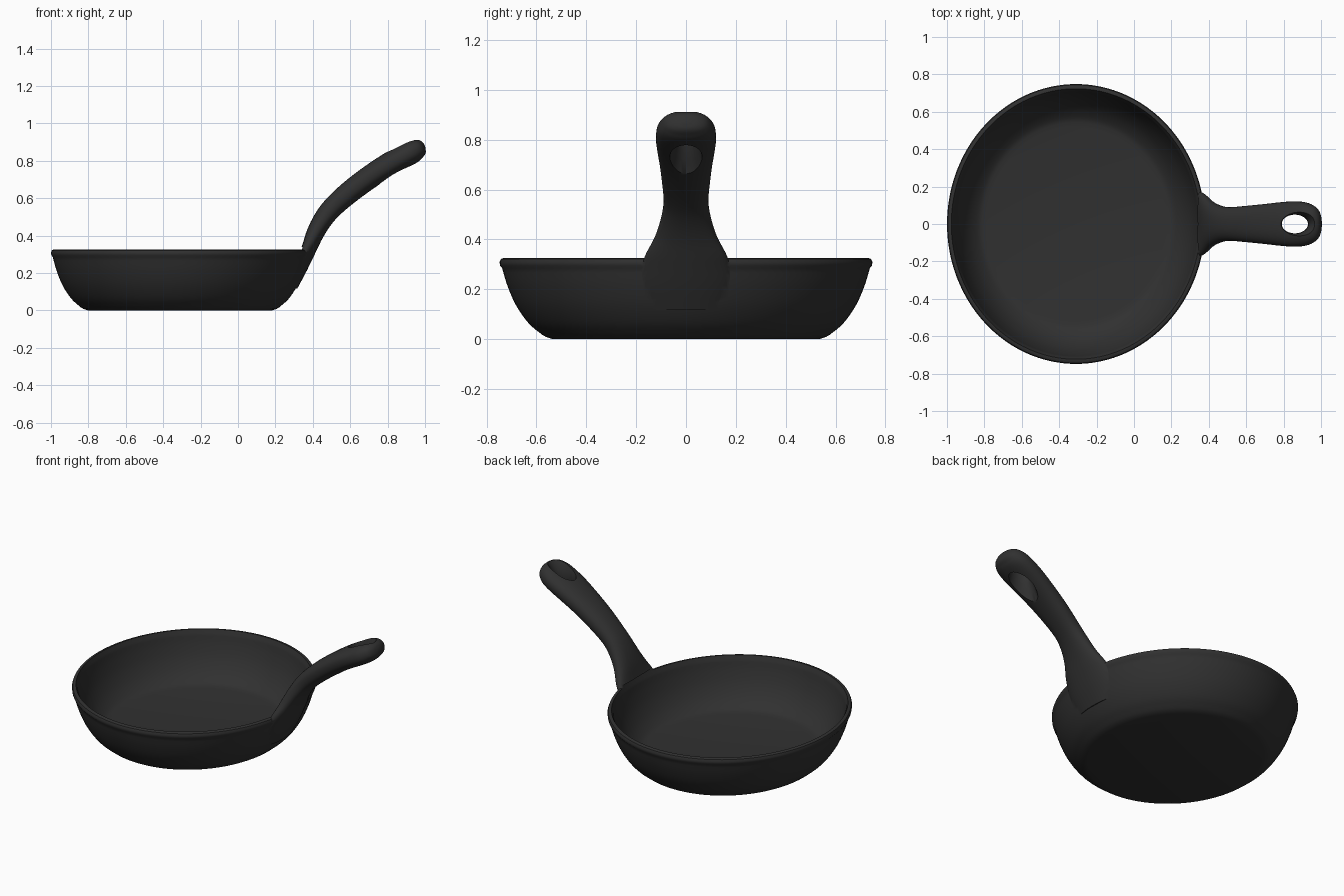
import bpy, bmesh, math
from mathutils import Vector

if "Cube" in bpy.data.objects:
    bpy.data.objects.remove(bpy.data.objects["Cube"])

CX, SX = -0.31, 0.922          # pan centre and slight oval squash

iron = bpy.data.materials.new("black cast iron")
iron.diffuse_color = (0.03, 0.03, 0.03, 1)
iron.use_nodes = True
iron.node_tree.nodes["Principled BSDF"].inputs["Base Color"].default_value = iron.diffuse_color


def catmull(rows, n):
    """Smoothly resample rows of numbers."""
    p = [Vector(r) for r in rows]
    p = [2 * p[0] - p[1]] + p + [2 * p[-1] - p[-2]]
    out = []
    for i in range(1, len(p) - 2):
        a, b, c, d = p[i - 1:i + 3]
        for k in range(n):
            t = k / n
            out.append(0.5 * (2 * b + (c - a) * t + (2 * a - 5 * b + 4 * c - d) * t * t
                              + (3 * b - a - 3 * c + d) * t ** 3))
    return out + [p[-2]]


def skin(name, rings):
    """Closed solid through a list of point rings."""
    bm = bmesh.new()
    vs = [[bm.verts.new(p) for p in r] for r in rings]
    n = len(vs[0])
    for a, b in zip(vs, vs[1:]):
        for i in range(n):
            j = (i + 1) % n
            bm.faces.new((a[i], a[j], b[j], b[i]))
    bm.faces.new(vs[0][::-1])
    bm.faces.new(vs[-1])
    bmesh.ops.recalc_face_normals(bm, faces=bm.faces)
    me = bpy.data.meshes.new(name)
    bm.to_mesh(me)
    bm.free()
    me.materials.append(iron)
    ob = bpy.data.objects.new(name, me)
    bpy.context.collection.objects.link(ob)
    return ob


def lathe(name, profile, cx, sx, n):
    return skin(name, [[(cx + sx * r * math.cos(2 * math.pi * i / n),
                         r * math.sin(2 * math.pi * i / n), z) for i in range(n)]
                       for r, z in profile])


def combine(target, other, op):
    m = target.modifiers.new(op, 'BOOLEAN')
    m.operation, m.object, m.solver = op, other, 'EXACT'
    bpy.context.view_layer.objects.active = target
    bpy.ops.object.modifier_apply(modifier=m.name)
    bpy.data.objects.remove(other)


# Outer bowl with rounded rim
outer = [(0.535, 0), (0.56, 0.008)] + [tuple(v) for v in catmull(
    [(0.575, 0.016), (0.63, 0.062), (0.68, 0.132), (0.715, 0.21), (0.738, 0.285)], 4)]
outer += [(0.746, 0.295), (0.748, 0.309), (0.743, 0.321), (0.732, 0.326), (0.712, 0.326)]
pan = lathe("frying_pan", outer, CX, SX, 128)

# Cavity
inner = [tuple(v) for v in catmull(
    [(0.52, 0.04), (0.565, 0.052), (0.62, 0.098), (0.665, 0.165), (0.695, 0.24), (0.712, 0.305)], 4)]
cavity = lathe("cavity_cutter", inner + [(0.722, 0.322), (0.727, 0.34)], CX, SX, 128)

# Handle: x, z, half width, half thickness along its curve
path = [(.29, .13, .17, .03), (.335, .225, .19, .035), (.378, .325, .168, .04),
        (.412, .41, .125, .047), (.455, .487, .1, .052), (.51, .555, .09, .056),
        (.6, .635, .097, .06), (.7, .71, .107, .062), (.8, .775, .118, .064),
        (.87, .815, .121, .064), (.92, .843, .115, .064), (.955, .86, .1, .058),
        (.98, .869, .08, .045), (.994, .874, .05, .03), (1.0, .876, .015, .01)]
pts = catmull(path, 4)
rings = []
for i, (x, z, w, t) in enumerate(pts):
    a, b = pts[max(i - 1, 0)], pts[min(i + 1, len(pts) - 1)]
    d = Vector((b[0] - a[0], b[1] - a[1])).normalized()
    hug = 0.7 * max(0, min(1, (0.5 - z) / 0.2))     # base follows the round wall
    ring = []
    for k in range(32):
        c, s = math.cos(math.tau * k / 32), math.sin(math.tau * k / 32)
        y = w * math.copysign(abs(c) ** 0.85, c)
        h = t * math.copysign(abs(s) ** 0.85, s)
        ring.append((x - d.y * h - hug * y * y, y, z + d.x * h))
    rings.append(ring)
handle = skin("handle", rings)

# Hanging hole, flared at both ends
hole = lathe("hole_cutter", [(0.085, 0.66), (0.07, 0.72), (0.055, 0.77), (0.05, 0.81),
                             (0.053, 0.85), (0.066, 0.89), (0.085, 0.93)], 0.86, 1.4, 48)

combine(handle, hole, 'DIFFERENCE')
combine(pan, handle, 'UNION')
combine(pan, cavity, 'DIFFERENCE')

bpy.ops.object.select_all(action='DESELECT')
pan.select_set(True)
bpy.context.view_layer.objects.active = pan
bpy.ops.object.shade_smooth_by_angle(angle=math.radians(40))
